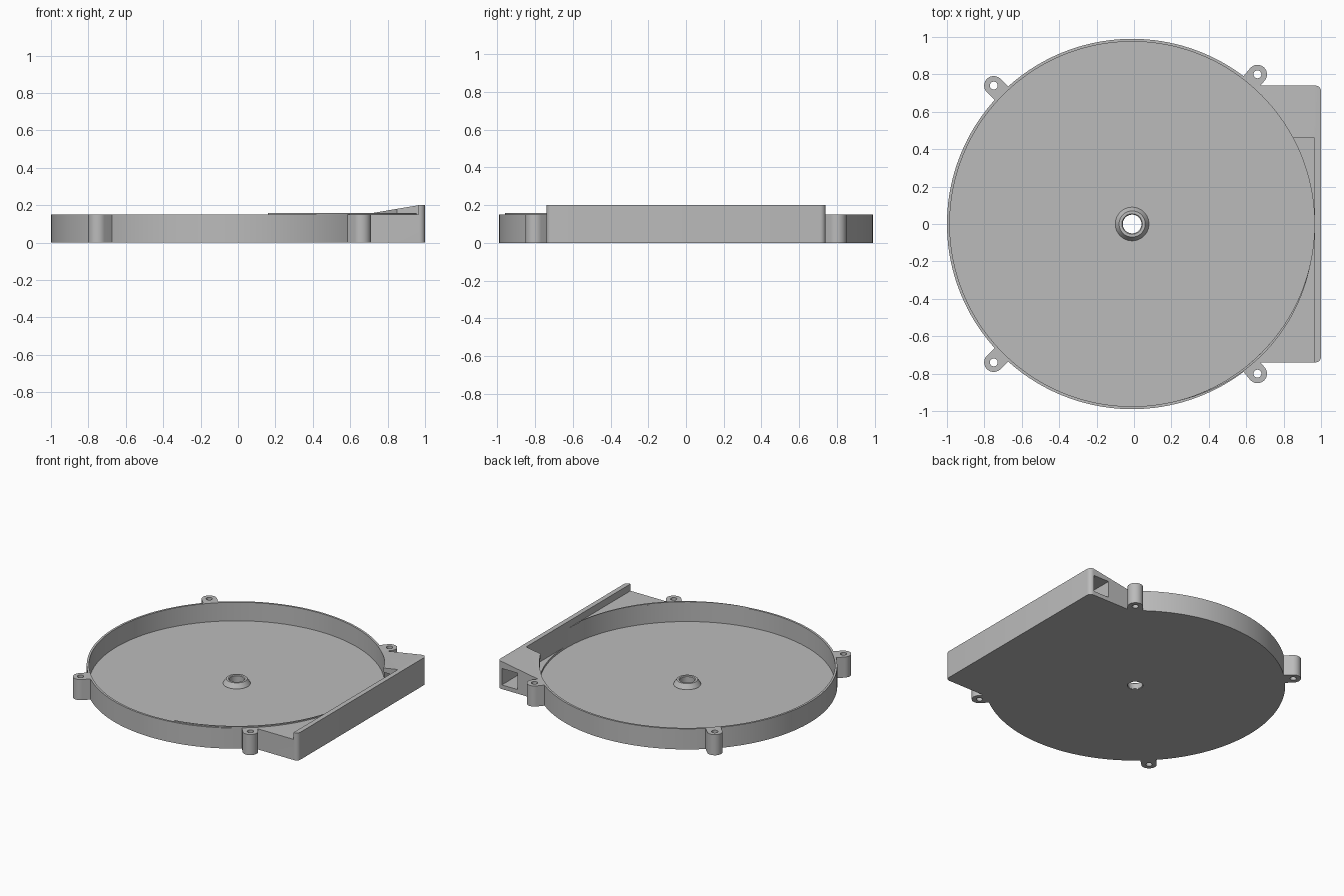
import bpy, bmesh
from math import cos, sin, pi, radians
from mathutils import Vector

cube = bpy.data.objects.get("Cube")
if cube:
    bpy.data.objects.remove(cube, do_unlink=True)

grey = bpy.data.materials.new("plain grey")
grey.use_nodes = True
tone = (0.5, 0.5, 0.5, 1)
grey.diffuse_color = tone
grey.node_tree.nodes["Principled BSDF"].inputs["Base Color"].default_value = tone

CX = -0.01            # dish centre
OUTER, INNER = 0.99, 0.975
RIM, FLOOR, BAR = 0.15, 0.015, 0.2
BAR_X = 0.965         # inner face of the tall side wall


def prism(name, pts, a, b, axis="z"):
    """Extrude a 2D outline from a to b along z (xy outline) or y (xz outline)."""
    bm = bmesh.new()
    place = (lambda p: (p[0], p[1], a)) if axis == "z" else (lambda p: (p[0], a, p[1]))
    face = bm.faces.new([bm.verts.new(place(p)) for p in pts])
    ext = bmesh.ops.extrude_face_region(bm, geom=[face])
    step = Vector((0, 0, b - a)) if axis == "z" else Vector((0, b - a, 0))
    bmesh.ops.translate(bm, vec=step, verts=[v for v in ext["geom"] if isinstance(v, bmesh.types.BMVert)])
    bmesh.ops.recalc_face_normals(bm, faces=bm.faces)
    return finish(name, bm)


def finish(name, bm):
    mesh = bpy.data.meshes.new(name)
    bm.to_mesh(mesh)
    bm.free()
    mesh.materials.append(grey)
    obj = bpy.data.objects.new(name, mesh)
    bpy.context.collection.objects.link(obj)
    return obj


def arc(x, y, r, start, end, n):
    return [(x + r * cos(start + (end - start) * i / n),
             y + r * sin(start + (end - start) * i / n)) for i in range(n + 1)]


def circle(x, y, r, n):
    return arc(x, y, r, 0, 2 * pi, n)[:-1]


def box(name, x0, x1, y0, y1, z0, z1):
    return prism(name, [(x0, y0), (x1, y0), (x1, y1), (x0, y1)], z0, z1)


def combine(obj, other, operation):
    """Apply a boolean and discard the helper."""
    mod = obj.modifiers.new("boolean", "BOOLEAN")
    mod.operation, mod.solver, mod.object = operation, "EXACT", other
    bpy.context.view_layer.update()
    bpy.context.view_layer.objects.active = obj
    bpy.ops.object.modifier_apply(modifier=mod.name)
    bpy.data.objects.remove(other, do_unlink=True)


def smooth(obj):
    bpy.ops.object.select_all(action="DESELECT")
    obj.select_set(True)
    bpy.context.view_layer.objects.active = obj
    bpy.ops.object.shade_smooth_by_angle(angle=radians(30))


# Side block with rounded outer corners
r = 0.03
plan = ([(0.5, -0.74)] + arc(1 - r, -0.74 + r, r, -pi / 2, 0, 6)
        + arc(1 - r, 0.74 - r, r, 0, pi / 2, 6) + [(0.5, 0.74)])
block = prism("side_block", plan, 0, BAR)

# Lower the front deck, then slope the roof over the outlet
combine(block, box("deck_cut", 0.4, BAR_X, -1, 0.46, RIM, 0.3), "DIFFERENCE")
slope = [(0.4, RIM), (0.67, RIM), (BAR_X, BAR), (BAR_X, 0.3), (0.4, 0.3)]
combine(block, prism("roof_cut", slope, 0.4, 0.9, "y"), "DIFFERENCE")

# Dish joined with the block, then hollowed
body = prism("dish_body", circle(CX, 0, OUTER, 160), 0, RIM)
combine(body, block, "UNION")
combine(body, prism("bowl_cut", circle(CX, 0, INNER, 160), FLOOR, 0.4), "DIFFERENCE")

# Outlet: open channel beside the bowl and a port through the back
combine(body, box("channel_cut", 0.83, BAR_X, 0, 0.46, 0.03, 0.4), "DIFFERENCE")
combine(body, box("port_cut", 0.84, BAR_X, 0.3, 0.9, 0.03, 0.15), "DIFFERENCE")
combine(body, prism("centre_cut", circle(CX, 0, 0.052, 48), -0.1, 0.1), "DIFFERENCE")
smooth(body)

# Thin crescent lip on the rim beside the front deck
a0, a1, n = radians(-80), radians(-8), 48
lip = []
for i in range(n + 1):
    t = i / n
    rad = INNER + 0.012 * sin(pi * t)
    ang = a0 + (a1 - a0) * t
    lip.append((CX + rad * cos(ang), rad * sin(ang)))
lip += arc(CX, 0, INNER, a1, a0, n)[1:-1]
smooth(prism("rim_lip", lip, RIM - 0.01, 0.159))

# Central hub, a turned ring with a tapered side
bm = bmesh.new()
section = [(0.05, 0.005), (0.09, 0.005), (0.09, 0.018), (0.07, 0.05), (0.055, 0.05), (0.05, 0.045)]
ring = [bm.verts.new((CX + x, 0, z)) for x, z in section]
edges = [bm.edges.new((ring[i], ring[(i + 1) % len(ring)])) for i in range(len(ring))]
bmesh.ops.spin(bm, geom=ring + edges, cent=(CX, 0, 0), axis=(0, 0, 1), angle=2 * pi, steps=48)
bmesh.ops.remove_doubles(bm, verts=bm.verts, dist=0.0001)
bmesh.ops.recalc_face_normals(bm, faces=bm.faces)
smooth(finish("centre_hub", bm))

# Four screw lugs
lugs = {"front_left": (0.66, -0.80), "back_left": (0.66, 0.80),
        "front_right": (-0.75, -0.74), "back_right": (-0.75, 0.74)}
for side, (x, y) in lugs.items():
    out = Vector((x - CX, y)).normalized()
    across = Vector((-out.y, out.x))
    centre, w = Vector((x, y)), 0.051
    head = [centre + w * (out * sin(a) + across * cos(a)) for a in (pi * i / 20 for i in range(21))]
    foot = centre - out * 0.064
    lug = prism(side + "_lug", head + [foot - across * w, foot + across * w], 0, RIM)
    combine(lug, prism("screw_cut", circle(x, y, 0.021, 24), -0.1, 0.3), "DIFFERENCE")
    smooth(lug)
